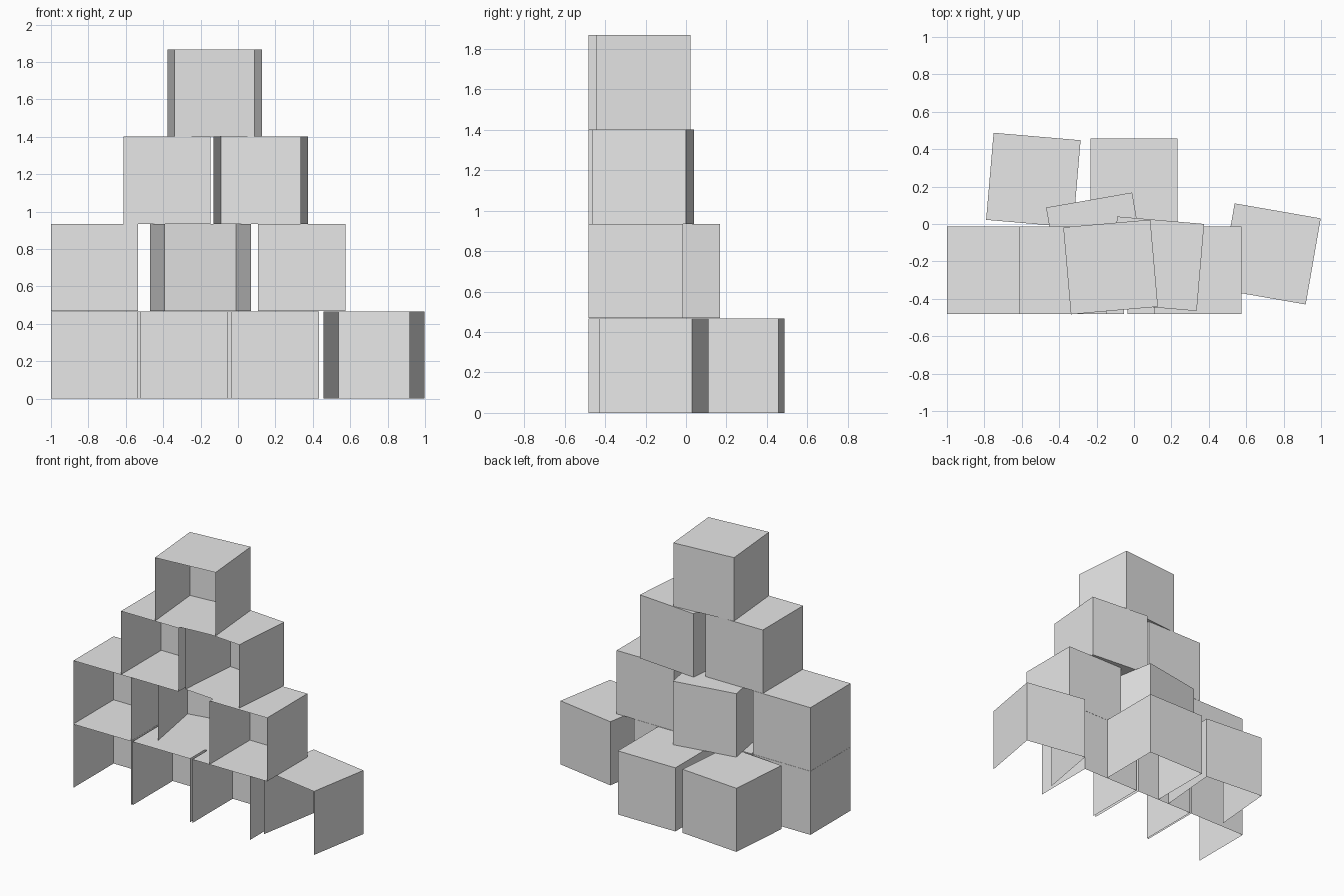
import bpy
import bmesh
from math import radians
from mathutils import Matrix, Vector

cube = bpy.data.objects.get("Cube")
if cube:
    bpy.data.objects.remove(cube, do_unlink=True)

SIZE = 0.467

grey = bpy.data.materials.new("plain grey")
grey.use_nodes = True
colour = (0.8, 0.8, 0.8, 1)
grey.diffuse_color = colour
grey.node_tree.nodes["Principled BSDF"].inputs["Base Color"].default_value = colour


def add_crate(name, x, y, layer, turn=0):
    """Hollow crate with an open front; ground crates have no floor."""
    bm = bmesh.new()
    bmesh.ops.create_cube(bm, size=SIZE)
    bm.normal_update()
    open_sides = [Vector((0, -1, 0))]
    if layer == 0:
        open_sides.append(Vector((0, 0, -1)))
    gone = [f for f in bm.faces if any(f.normal.dot(d) > 0.9 for d in open_sides)]
    bmesh.ops.delete(bm, geom=gone, context='FACES')
    # lift the floor a hair above the crate below
    if layer:
        for v in bm.verts:
            if v.co.z < 0:
                v.co.z += 0.001
    mesh = bpy.data.meshes.new(name)
    bm.to_mesh(mesh)
    bm.free()
    mesh.materials.append(grey)
    obj = bpy.data.objects.new(name, mesh)
    obj.matrix_world = (Matrix.Translation((x, y, (layer + 0.5) * SIZE))
                        @ Matrix.Rotation(radians(turn), 4, 'Z'))
    bpy.context.collection.objects.link(obj)


# Ground layer: front row, then two behind
add_crate("ground_crate_right", -0.767, -0.248, 0)
add_crate("ground_crate_middle", -0.287, -0.248, 0)
add_crate("ground_crate_left", 0.2, -0.248, 0)
add_crate("ground_crate_end", 0.728, -0.16, 0, -9.9)
add_crate("back_crate_right", -0.538, 0.235, 0, -4.9)
add_crate("back_crate_left", 0, 0.2235, 0)

# Second layer
add_crate("second_crate_right", -0.767, -0.248, 1)
add_crate("second_crate_middle", -0.2, -0.102, 1, 9.9)
add_crate("second_crate_left", 0.34, -0.248, 1)

# Third layer
add_crate("third_crate_right", -0.38, -0.248, 2)
add_crate("third_crate_left", 0.1225, -0.2125, 2, -4.9)

# Top
add_crate("top_crate", -0.125, -0.23, 3, 5)
